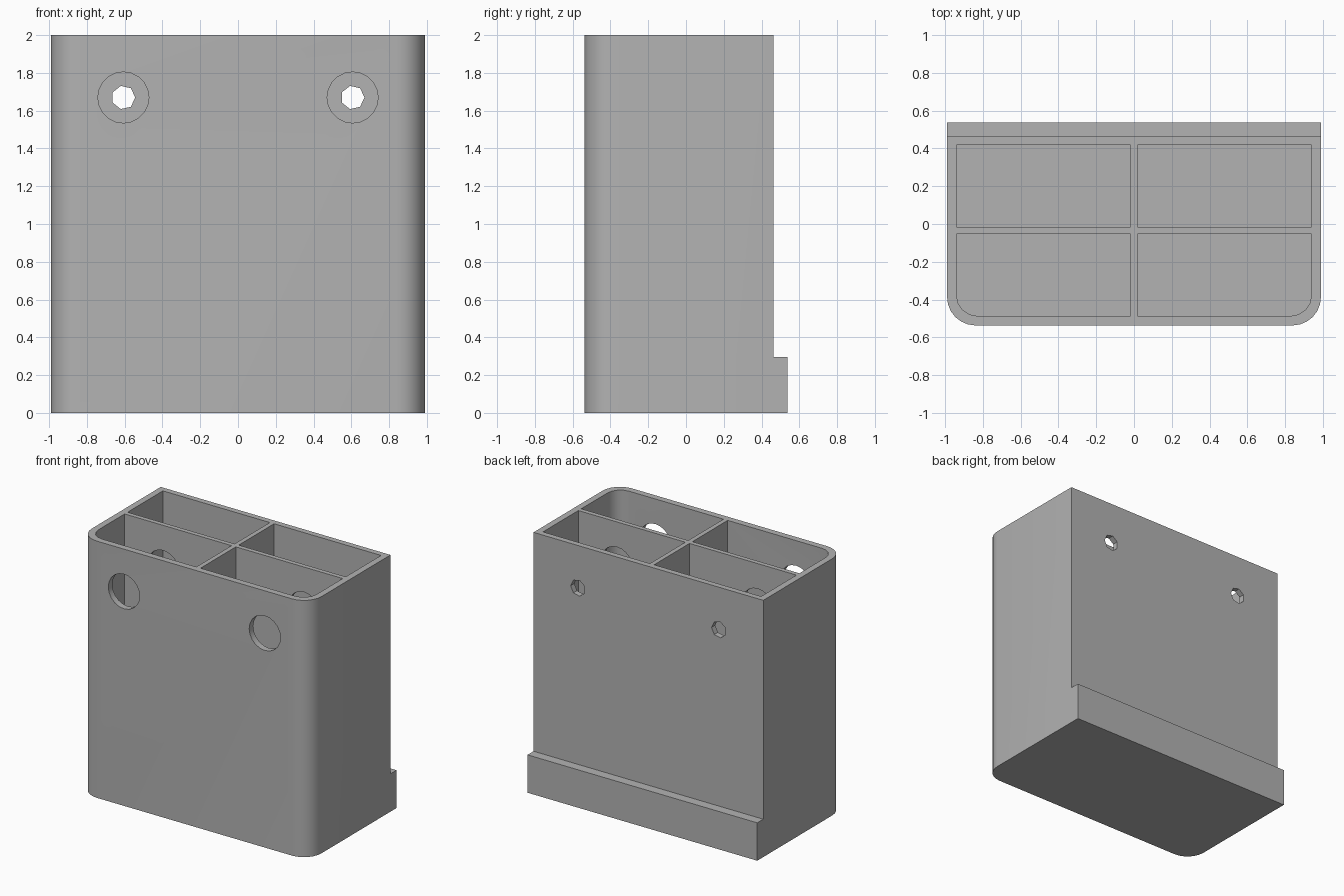
import bpy, bmesh, math

default = bpy.data.objects.get("Cube")
if default:
    bpy.data.objects.remove(default, do_unlink=True)

# Single plain grey plastic
grey = bpy.data.materials.new("grey plastic")
grey.use_nodes = True
grey.diffuse_color = (0.45, 0.45, 0.45, 1)
grey.node_tree.nodes["Principled BSDF"].inputs["Base Color"].default_value = (0.45, 0.45, 0.45, 1)


def prism(name, outline, z0, z1):
    """Extrude a counter-clockwise xy outline from z0 to z1."""
    bm = bmesh.new()
    low = [bm.verts.new((x, y, z0)) for x, y in outline]
    high = [bm.verts.new((x, y, z1)) for x, y in outline]
    bm.faces.new(low[::-1])
    bm.faces.new(high)
    n = len(outline)
    for i in range(n):
        j = (i + 1) % n
        bm.faces.new((low[i], low[j], high[j], high[i]))
    mesh = bpy.data.meshes.new(name)
    bm.to_mesh(mesh)
    bm.free()
    mesh.materials.append(grey)
    obj = bpy.data.objects.new(name, mesh)
    bpy.context.collection.objects.link(obj)
    return obj


def arc(cx, cy, r, start, steps):
    """Quarter turn of points, counter-clockwise from the start angle."""
    return [(cx + r * math.cos(start + math.pi / 2 * i / steps),
             cy + r * math.sin(start + math.pi / 2 * i / steps)) for i in range(steps + 1)]


def rounded_front(x0, x1, y0, y1, r, steps, left=True, right=True):
    """Rectangle with chosen front corners rounded."""
    pts = arc(x0 + r, y0 + r, r, math.pi, steps) if left else [(x0, y0)]
    pts += arc(x1 - r, y0 + r, r, -math.pi / 2, steps) if right else [(x1, y0)]
    return pts + [(x1, y1), (x0, y1)]


def drill(name, x, z, y0, y1, r, sides):
    """Cylinder along y with a corner pointing to +x."""
    pts = [(r * math.cos(2 * math.pi * i / sides), r * math.sin(2 * math.pi * i / sides))
           for i in range(sides)]
    obj = prism(name, pts, -y1, -y0)
    obj.rotation_euler.x = math.pi / 2
    obj.location = (x, 0, z)
    return obj


def boolean(target, tool, operation):
    mod = target.modifiers.new(tool.name, 'BOOLEAN')
    mod.operation = operation
    mod.solver = 'EXACT'
    mod.object = tool
    tool.hide_render = True
    bpy.context.view_layer.objects.active = target
    bpy.ops.object.modifier_apply(modifier=mod.name)
    bpy.data.objects.remove(tool, do_unlink=True)


# Outer shell, rounded at the front, with the ledge along the back foot
body = prism("organizer_body", rounded_front(-0.99, 0.99, -0.537, 0.463, 0.15, 6), 0, 2)
ledge = prism("back_ledge", [(-0.99, 0.3), (0.99, 0.3), (0.99, 0.537), (-0.99, 0.537)], 0, 0.295)
boolean(body, ledge, 'UNION')

# Four compartments
for x0, x1 in ((-0.94, -0.018), (0.018, 0.94)):
    front = rounded_front(x0, x1, -0.487, -0.053, 0.11, 4, x0 < -0.5, x1 > 0.5)
    back = [(x0, -0.017), (x1, -0.017), (x1, 0.418), (x0, 0.418)]
    boolean(body, prism("front_pocket", front, 0.05, 2.2), 'DIFFERENCE')
    boolean(body, prism("back_pocket", back, 0.05, 2.2), 'DIFFERENCE')

# Wide driver holes through front wall and divider, small screw holes at the back
for x in (-0.607, 0.607):
    boolean(body, drill("driver_hole", x, 1.67, -0.8, 0.1, 0.135, 20), 'DIFFERENCE')
    boolean(body, drill("screw_hole", x, 1.67, 0.3, 0.7, 0.063, 7), 'DIFFERENCE')

# Smooth the rounded corners, keep other edges sharp
bpy.ops.object.select_all(action='DESELECT')
body.select_set(True)
bpy.context.view_layer.objects.active = body
bpy.ops.object.shade_smooth_by_angle(angle=math.radians(30))
